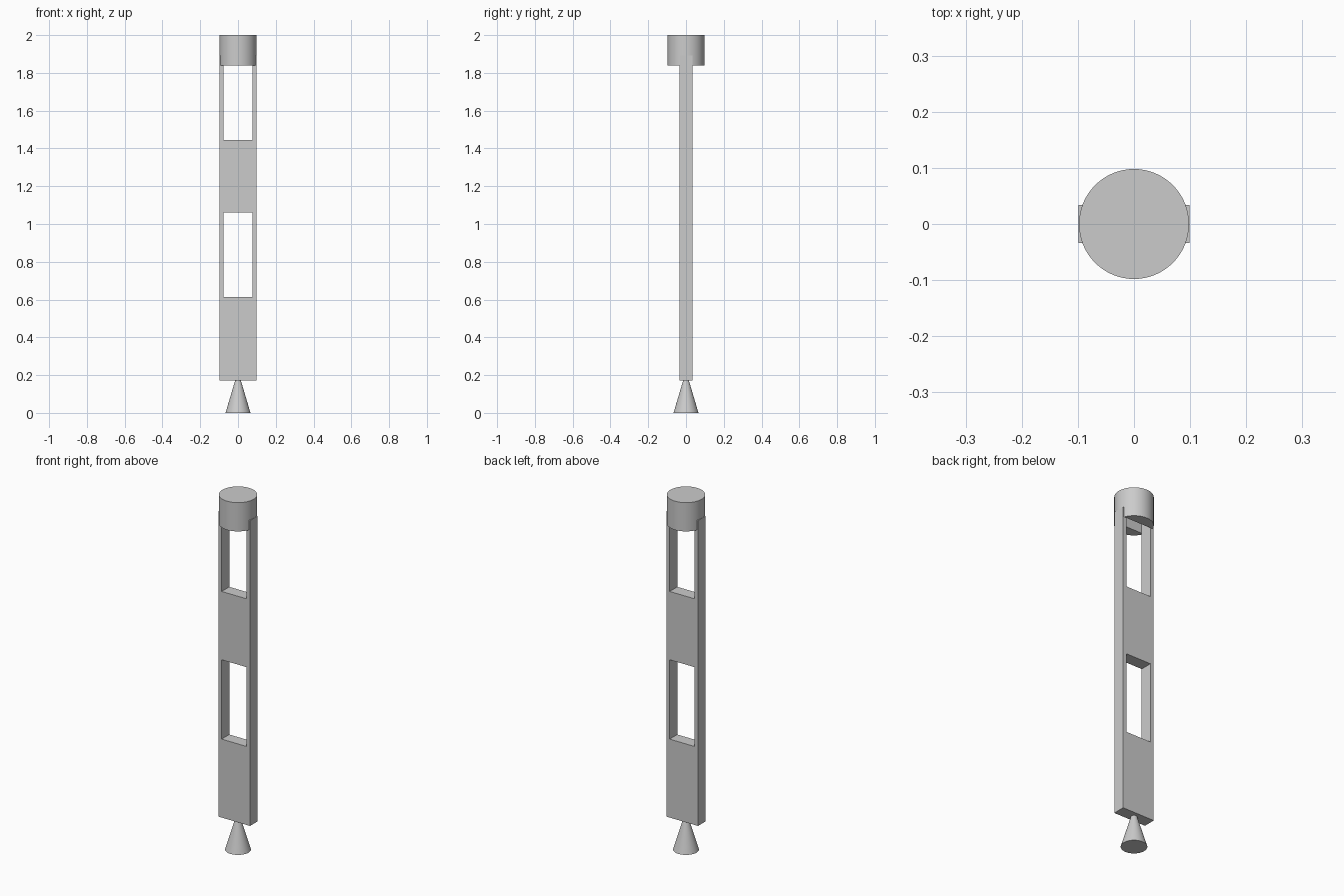
import bpy
from math import radians

default = bpy.data.objects.get("Cube")
if default:
    bpy.data.objects.remove(default, do_unlink=True)

grey = bpy.data.materials.new("light_grey")
grey.use_nodes = True
grey.diffuse_color = (0.6, 0.6, 0.6, 1)
grey.node_tree.nodes["Principled BSDF"].inputs["Base Color"].default_value = (0.6, 0.6, 0.6, 1)

HALF_W, HALF_D = 0.099, 0.034      # frame half width and half depth
FRAME_LOW, FRAME_TOP = 0.172, 1.893
CAP_LOW = 1.838


def finish(name):
    ob = bpy.context.object
    ob.name = name
    ob.data.materials.append(grey)
    return ob


def box(name, half_x, half_y, low, high):
    bpy.ops.mesh.primitive_cube_add(size=2, location=(0, 0, (low + high) / 2))
    ob = finish(name)
    ob.scale = (half_x, half_y, (high - low) / 2)
    bpy.ops.object.transform_apply(location=False, rotation=False, scale=True)
    return ob


def tapered(name, r_low, r_high, low, high):
    bpy.ops.mesh.primitive_cone_add(vertices=64, radius1=r_low, radius2=r_high,
                                    depth=high - low, location=(0, 0, (low + high) / 2))
    return finish(name)


def cut(target, cutter):
    cutter.hide_render = True
    mod = target.modifiers.new("cut", 'BOOLEAN')
    mod.operation = 'DIFFERENCE'
    mod.solver = 'EXACT'
    mod.object = cutter
    bpy.context.view_layer.objects.active = target
    bpy.ops.object.modifier_apply(modifier=mod.name)
    bpy.data.objects.remove(cutter, do_unlink=True)


def smooth(ob):
    bpy.ops.object.select_all(action='DESELECT')
    ob.select_set(True)
    bpy.context.view_layer.objects.active = ob
    bpy.ops.object.shade_smooth_by_angle(angle=radians(30))


# Flat upright frame: one closed window, one open at the top between the rails
frame = box("frame", HALF_W, HALF_D, FRAME_LOW, FRAME_TOP)
for low, high in ((0.614, 1.061), (1.446, 2.1)):
    cut(frame, box("window_cutter", 0.078, 0.2, low, high))

# Round cap, slotted underneath to take the two rails
cap = tapered("cap", 0.098, 0.098, CAP_LOW, 2.0)
cut(cap, box("slot_cutter", 0.2, HALF_D, CAP_LOW - 0.1, FRAME_TOP))
smooth(cap)

# Conical foot
foot = tapered("foot", 0.066, 0.015, 0.0, FRAME_LOW)
smooth(foot)
